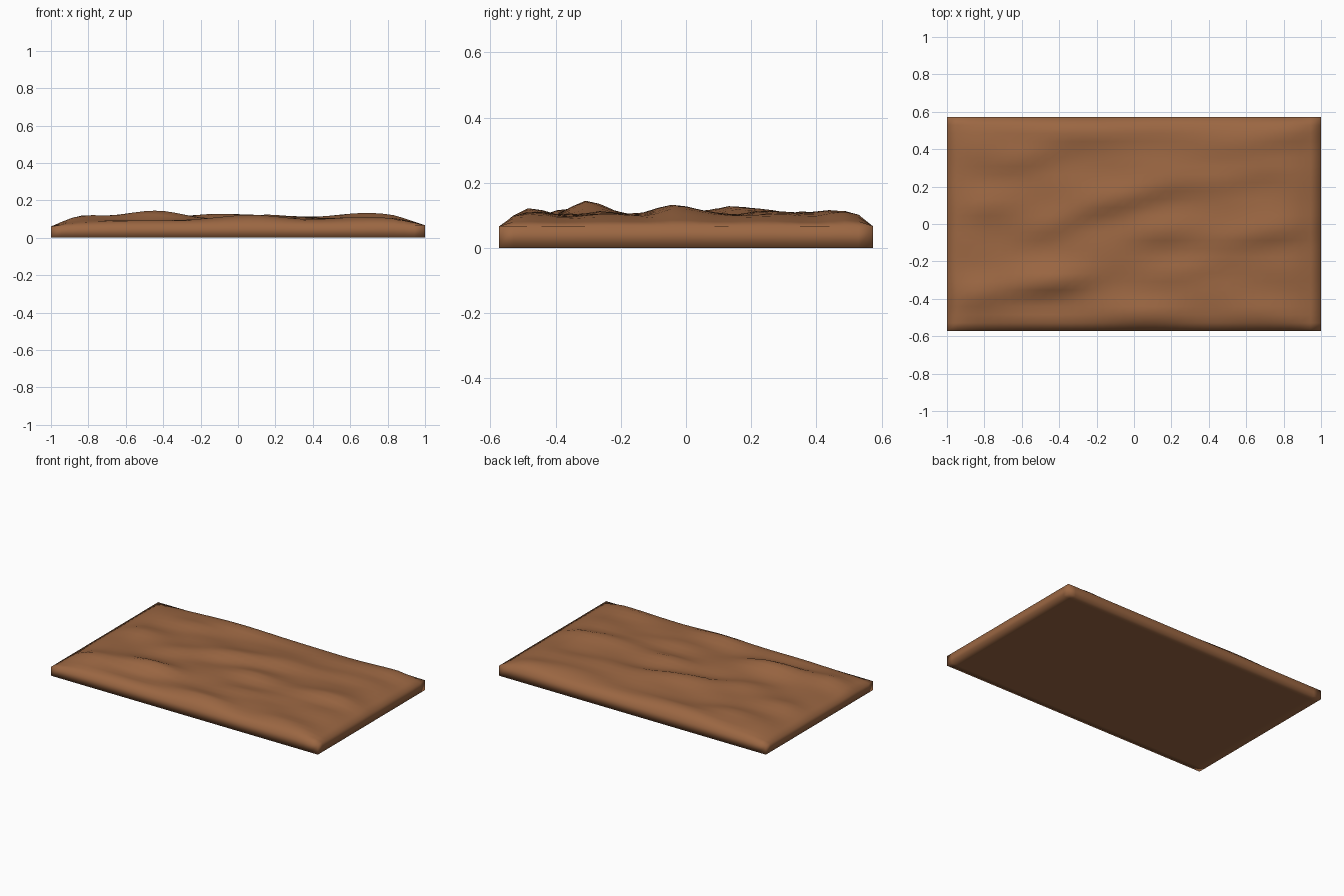
import bpy, bmesh, math

if "Cube" in bpy.data.objects:
    bpy.data.objects.remove(bpy.data.objects["Cube"])

LX, LY = 1.0, 0.573          # half sizes
NX, NY = 36, 26              # grid resolution
EDGE = 0.06                  # height of the vertical rim

# long slanted ridges: x, y, height, half length, half width, tilt
RIDGES = [
    (-0.43, -0.31, 0.046, 0.24, 0.060, 0.15),
    (-0.85, -0.37, 0.022, 0.22, 0.060, 0.15),
    (0.02, 0.16, 0.032, 0.26, 0.060, 0.25),
    (-0.38, 0.02, 0.022, 0.26, 0.060, 0.40),
    (0.68, -0.05, 0.040, 0.24, 0.060, 0.10),
    (0.12, -0.05, 0.022, 0.18, 0.050, 0.05),
    (0.30, -0.24, 0.018, 0.25, 0.050, 0.20),
    (-0.55, 0.36, 0.020, 0.18, 0.055, 0.20),
    (-0.15, 0.48, 0.018, 0.30, 0.050, -0.05),
    (0.55, 0.25, 0.022, 0.26, 0.060, 0.15),
    (0.70, 0.45, 0.015, 0.24, 0.050, 0.10),
    (0.10, -0.48, 0.020, 0.22, 0.050, 0.00),
    (0.65, -0.47, 0.014, 0.22, 0.050, 0.10),
    (-0.80, 0.10, 0.014, 0.20, 0.060, 0.20),
]


def height(x, y):
    h = 0.093
    for rx, ry, a, ln, w, t in RIDGES:
        u = (x - rx) * math.cos(t) + (y - ry) * math.sin(t)
        v = (y - ry) * math.cos(t) - (x - rx) * math.sin(t)
        w = w if v < 0 else w * 1.5          # steeper front slope
        h += a * math.exp(-(u / ln) ** 2 - (v / w) ** 2)
    h += 0.004 * math.sin(5 * x - 17 * y) + 0.003 * math.sin(9 * x + 23 * y)
    # fall away to the rim
    fx = min(1, (LX - abs(x)) / 0.2)
    fy = min(1, (LY - abs(y)) / 0.07)
    f = math.sin(fx * math.pi / 2) * math.sin(fy * math.pi / 2)
    return EDGE + 0.007 * (x + 1) / 2 + (h - EDGE) * f


# solid slab: a grid extruded down, then the top is sculpted
bm = bmesh.new()
bmesh.ops.create_grid(bm, x_segments=NX, y_segments=NY, size=1)
for v in bm.verts:
    v.co.x *= LX
    v.co.y *= LY
top = list(bm.verts)
res = bmesh.ops.extrude_face_region(bm, geom=bm.faces[:], use_keep_orig=True)
for v in top:
    v.co.z = 0
for v in [g for g in res["geom"] if isinstance(g, bmesh.types.BMVert)]:
    v.co.z = height(v.co.x, v.co.y)
bmesh.ops.recalc_face_normals(bm, faces=bm.faces[:])
for f in bm.faces:
    f.smooth = True

mesh = bpy.data.meshes.new("ground_slab")
bm.to_mesh(mesh)
bm.free()
slab = bpy.data.objects.new("ground_slab", mesh)
bpy.context.collection.objects.link(slab)

# earth colour
mat = bpy.data.materials.new("brown earth")
mat.diffuse_color = (0.33, 0.135, 0.055, 1)
mat.use_nodes = True
mat.node_tree.nodes["Principled BSDF"].inputs["Base Color"].default_value = mat.diffuse_color
mesh.materials.append(mat)
